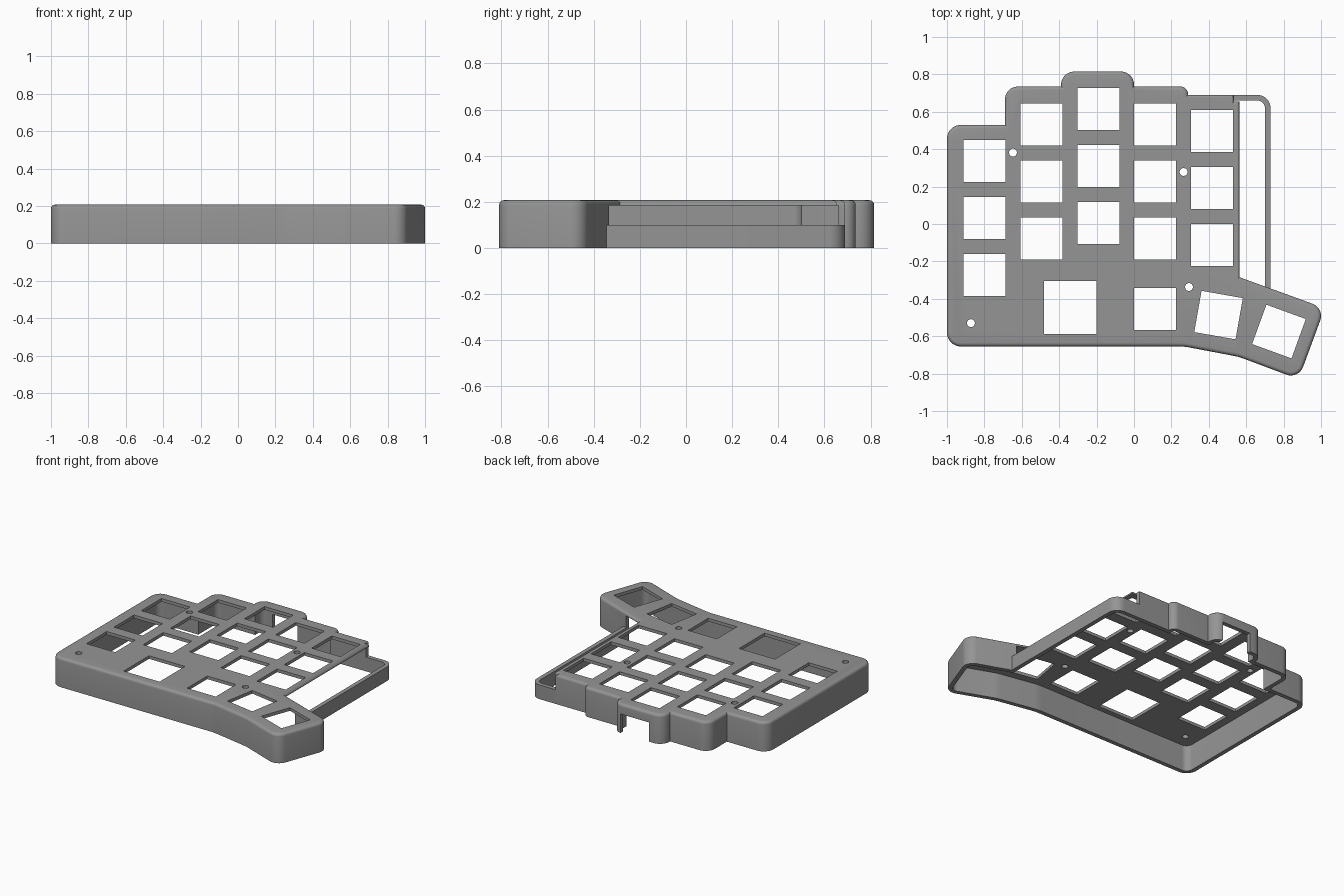
import bpy, math
from mathutils import Vector

if "Cube" in bpy.data.objects:
    bpy.data.objects.remove(bpy.data.objects["Cube"])

grey = bpy.data.materials.new("mid_grey")
grey.diffuse_color = (0.3, 0.3, 0.3, 1)
grey.use_nodes = True
grey.node_tree.nodes["Principled BSDF"].inputs["Base Color"].default_value = grey.diffuse_color


def outline(corners, inset=0.0, seg=8):
    """Inset a counter-clockwise outline of (x, y, radius) and fillet its corners."""
    n, pts = len(corners), []
    P = [Vector(c[:2]) for c in corners]
    for i, (_, _, r) in enumerate(corners):
        d0 = (P[i] - P[i - 1]).normalized()
        d1 = (P[(i + 1) % n] - P[i]).normalized()
        n0, n1 = Vector((-d0.y, d0.x)), Vector((-d1.y, d1.x))
        p = P[i] + (n0 + n1) * inset / (1 + n0.dot(n1))
        turn = d0.x * d1.y - d0.y * d1.x
        if r == 0:
            pts.append(p)
            continue
        side = 1 if turn > 0 else -1
        r = max(r - side * inset, 0.004)
        centre = p + (n0 + n1) * side * r / (1 + n0.dot(n1))
        a0 = math.atan2(-n0.y * side, -n0.x * side)
        sweep = math.atan2(turn, d0.dot(d1))
        for k in range(seg + 1):
            a = a0 + sweep * k / seg
            pts.append(centre + Vector((math.cos(a), math.sin(a))) * r)
    return pts


def solid(name, corners, levels):
    """Stack outlines given as (inset, z) into a closed solid."""
    verts, faces = [], []
    for inset, z in levels:
        ring = outline(corners, inset)
        verts += [(p.x, p.y, z) for p in ring]
    n = len(ring)
    for l in range(len(levels) - 1):
        for i in range(n):
            j = (i + 1) % n
            faces.append((l * n + i, l * n + j, (l + 1) * n + j, (l + 1) * n + i))
    faces.append(tuple(reversed(range(n))))
    faces.append(tuple(range(len(verts) - n, len(verts))))
    me = bpy.data.meshes.new(name)
    me.from_pydata(verts, [], faces)
    me.materials.append(grey)
    ob = bpy.data.objects.new(name, me)
    bpy.context.collection.objects.link(ob)
    return ob


def box_corners(cx, cy, w, h, deg=0):
    a = math.radians(deg)
    return [(cx + x * math.cos(a) - y * math.sin(a),
             cy + x * math.sin(a) + y * math.cos(a), 0)
            for x, y in ((-w / 2, -h / 2), (w / 2, -h / 2), (w / 2, h / 2), (-w / 2, h / 2))]


def cut(body, cutter):
    """Subtract a cutter from the body and remove it."""
    m = body.modifiers.new("cut", 'BOOLEAN')
    m.operation, m.solver, m.object = 'DIFFERENCE', 'EXACT', cutter
    bpy.context.view_layer.objects.active = body
    bpy.ops.object.modifier_apply(modifier=m.name)
    bpy.data.objects.remove(cutter)


# Shared edges of the case: front and thumb end, then stepped back and left side
front = [(-1, -0.655, 0.075), (0.27, -0.655, 0.3), (0.56, -0.71, 0.3),
         (0.88, -0.83, 0.07), (1.02, -0.45, 0.07)]
back = [(0.29, 0.69, 0), (0.29, 0.735, 0.044), (0, 0.735, 0), (0, 0.815, 0.07),
        (-0.39, 0.815, 0.07), (-0.39, 0.735, 0), (-0.69, 0.735, 0.07),
        (-0.69, 0.53, 0), (-1, 0.53, 0.075)]
TOP, UNDER, WALL, R = 0.207, 0.185, 0.03, 0.02

# Case with a rounded top rim
plate_edge = [(0.565, -0.285, 0), (0.565, 0.655, 0), (0.535, 0.655, 0), (0.535, 0.69, 0)]
rim = [(R * (1 - math.cos(a)), TOP - R + R * math.sin(a))
       for a in (math.radians(d) for d in (0, 22.5, 45, 67.5, 90))]
case = solid("case_shell", front + plate_edge + back, [(0, 0)] + rim)

# Hollow underside, open beneath the plate on the right
bay_edge = [(0.73, -0.345, 0), (0.73, 0.69, 0.07)]
cut(case, solid("cavity", front + bay_edge + back, [(WALL, -0.1), (WALL, UNDER)]))

# Key openings: columns of (x, top key y, count)
KEY, PITCH = 0.224, 0.305
keys = [(x, y - k * PITCH, KEY, KEY, 0)
        for x, y in ((-0.8, 0.337), (-0.495, 0.532), (-0.19, 0.615),
                     (0.112, 0.532), (0.417, 0.497)) for k in range(3)]
keys += [(0.112, -0.455, KEY, KEY, 0), (-0.34, -0.447, 0.28, 0.283, 0),
         (0.452, -0.487, KEY, KEY, -10), (0.775, -0.575, KEY, KEY, -20)]
for x, y, w, h, deg in keys:
    cut(case, solid("key_hole", box_corners(x, y, w, h, deg), [(0, 0.16), (0, 0.3)]))

# Screw holes
for x, y in ((-0.872, -0.53), (-0.647, 0.382), (0.265, 0.278), (0.294, -0.337)):
    c = [(sx * 0.021 + x, sy * 0.021 + y, 0.0209)
         for sx, sy in ((-1, -1), (1, -1), (1, 1), (-1, 1))]
    cut(case, solid("screw_hole", c, [(0, 0.16), (0, 0.3)]))

# Cable notch in the back wall
cut(case, solid("cable_notch", box_corners(-0.17, 0.81, 0.225, 0.12), [(0, -0.1), (0, 0.135)]))

# Low wall around the open bay on the right
low = [(0.70, -0.36, 0), (0.73, -0.36, 0), (0.73, 0.69, 0.07), (0.535, 0.69, 0),
       (0.535, 0.66, 0), (0.70, 0.66, 0.04)]
bay = solid("low_side_wall", low, [(0, 0), (0, 0.1)])

for ob in (case, bay):
    bpy.ops.object.select_all(action='DESELECT')
    ob.select_set(True)
    bpy.context.view_layer.objects.active = ob
    bpy.ops.object.shade_smooth_by_angle(angle=math.radians(30))
